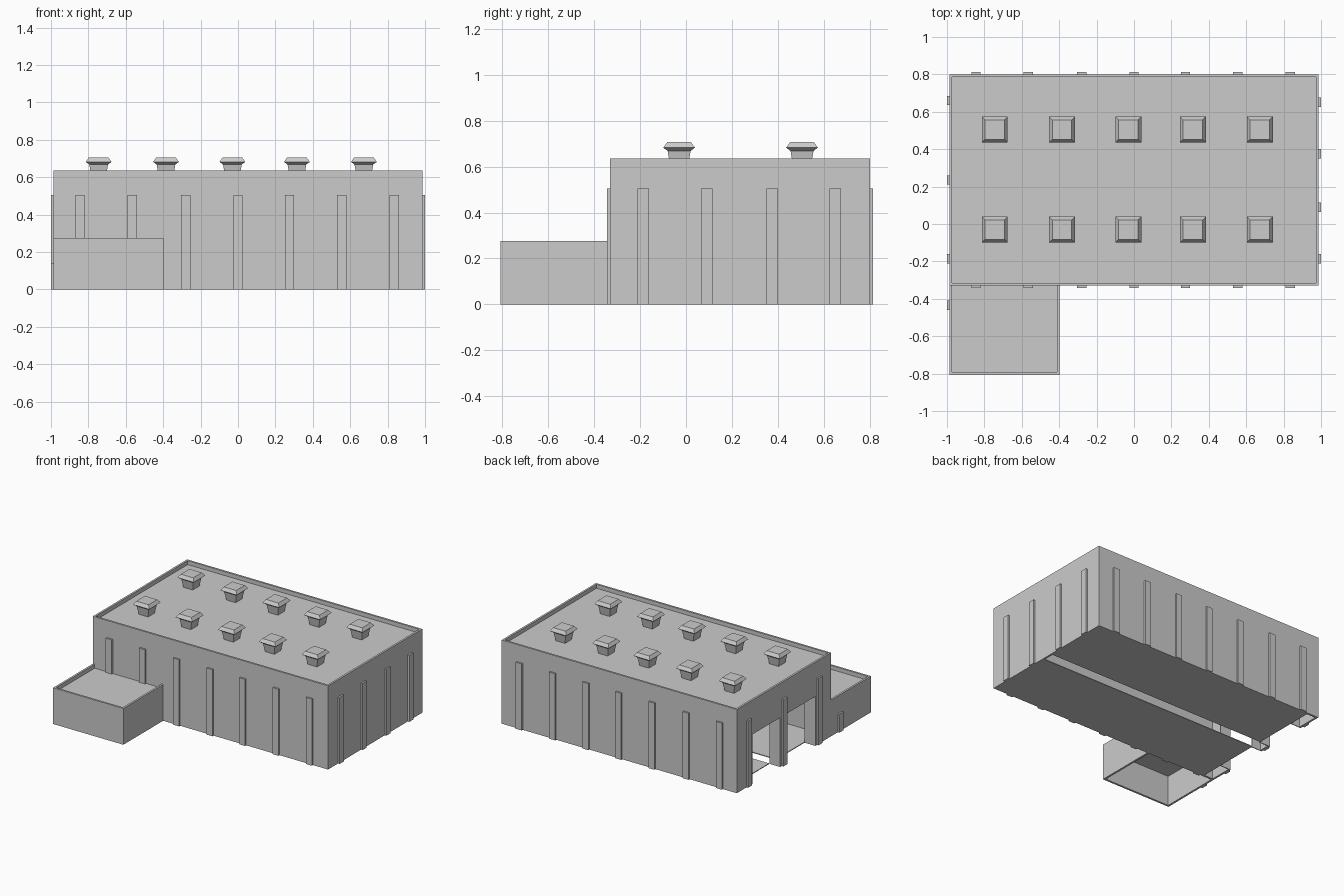
import bpy

if "Cube" in bpy.data.objects:
    bpy.data.objects.remove(bpy.data.objects["Cube"])

T = 0.015  # wall thickness


def make(name, verts, faces):
    mesh = bpy.data.meshes.new(name)
    mesh.from_pydata(verts, [], faces)
    obj = bpy.data.objects.new(name, mesh)
    bpy.context.collection.objects.link(obj)
    return obj


def loft(name, rings):
    """Closed solid from rectangular rings (x0, x1, y0, y1, z), bottom to top."""
    verts, faces = [], [(3, 2, 1, 0)]
    for x0, x1, y0, y1, z in rings:
        verts += [(x0, y0, z), (x1, y0, z), (x1, y1, z), (x0, y1, z)]
    for r in range(len(rings) - 1):
        for i in range(4):
            a, b = r * 4 + i, r * 4 + (i + 1) % 4
            faces.append((a, b, b + 4, a + 4))
    n = len(verts)
    faces.append((n - 4, n - 3, n - 2, n - 1))
    return make(name, verts, faces)


def box(name, x0, x1, y0, y1, z0, z1):
    return loft(name, [(x0, x1, y0, y1, z0), (x0, x1, y0, y1, z1)])


# Main hall
X0, X1, Y0, Y1, H = -0.987, 0.987, -0.33, 0.80, 0.635
box("hall_front_wall", X0, X1, Y0, Y0 + T, 0, H)
box("hall_back_wall", X0, X1, Y1 - T, Y1, 0, H)
box("hall_right_wall", X1 - T, X1, Y0 + T, Y1 - T, 0, H)
box("hall_roof", X0 + T, X1 - T, Y0 + T, Y1 - T, 0.59, 0.605)

# Left wall with two loading doors, each with a deep reveal
DOOR_H, REVEAL = 0.375, 0.09
doors = [(-0.14, 0.19), (0.28, 0.61)]
for a, b in [(Y0 + T, -0.14), (0.19, 0.28), (0.61, Y1 - T)]:
    box("hall_left_pier", X0, X0 + T, a, b, 0, DOOR_H)
box("hall_left_upper_wall", X0, X0 + T, Y0 + T, Y1 - T, DOOR_H, H)
for a, b in doors:
    box("door_jamb", X0 + T, X0 + REVEAL, a - 0.006, a, 0, DOOR_H)
    box("door_jamb", X0 + T, X0 + REVEAL, b, b + 0.006, 0, DOOR_H)
    box("door_head", X0 + T, X0 + REVEAL, a - 0.006, b + 0.006, DOOR_H, DOOR_H + 0.006)

# Two floor slabs with a channel between them
for a, b in [(Y0 + T, 0.20), (0.285, Y1 - T)]:
    box("floor_slab", X0 + REVEAL, X1 - T, a, b, 0, 0.006)

# Low annex, open underneath
AX, AY, AH = -0.397, -0.807, 0.275
box("annex_front_wall", X0, AX, AY, AY + T, 0, AH)
box("annex_left_wall", X0, X0 + T, AY + T, Y0, 0, AH)
box("annex_right_wall", AX - T, AX, AY + T, Y0, 0, AH)
box("annex_roof", X0 + T, AX - T, AY + T, Y0, 0.23, 0.245)

# Pilasters
W, D, PH = 0.025, 0.013, 0.505
for x in (-0.845, -0.565, -0.28, 0.0, 0.275, 0.555, 0.835):
    box("front_pilaster", x - W, x + W, Y0 - D, Y0, 0, PH)
    box("back_pilaster", x - W, x + W, Y1, Y1 + D, 0, PH)
for y in (-0.185, 0.09, 0.375, 0.65):
    box("right_pilaster", X1, X1 + D, y - W, y + W, 0, PH)
for y, h in ((-0.435, 0.14), (-0.185, PH), (0.235, PH), (0.66, PH)):
    box("left_pilaster", X0 - D, X0, y - W, y + W, 0, h)

# Roof vents: flared stem under a bevelled cap
for x in (-0.745, -0.385, -0.03, 0.315, 0.673):
    for y in (-0.03, 0.505):
        profile = [(0.605, 0.039), (0.668, 0.050), (0.672, 0.055), (0.682, 0.069), (0.706, 0.052)]
        loft("roof_vent", [(x - r, x + r, y - r, y + r, z) for z, r in profile])
